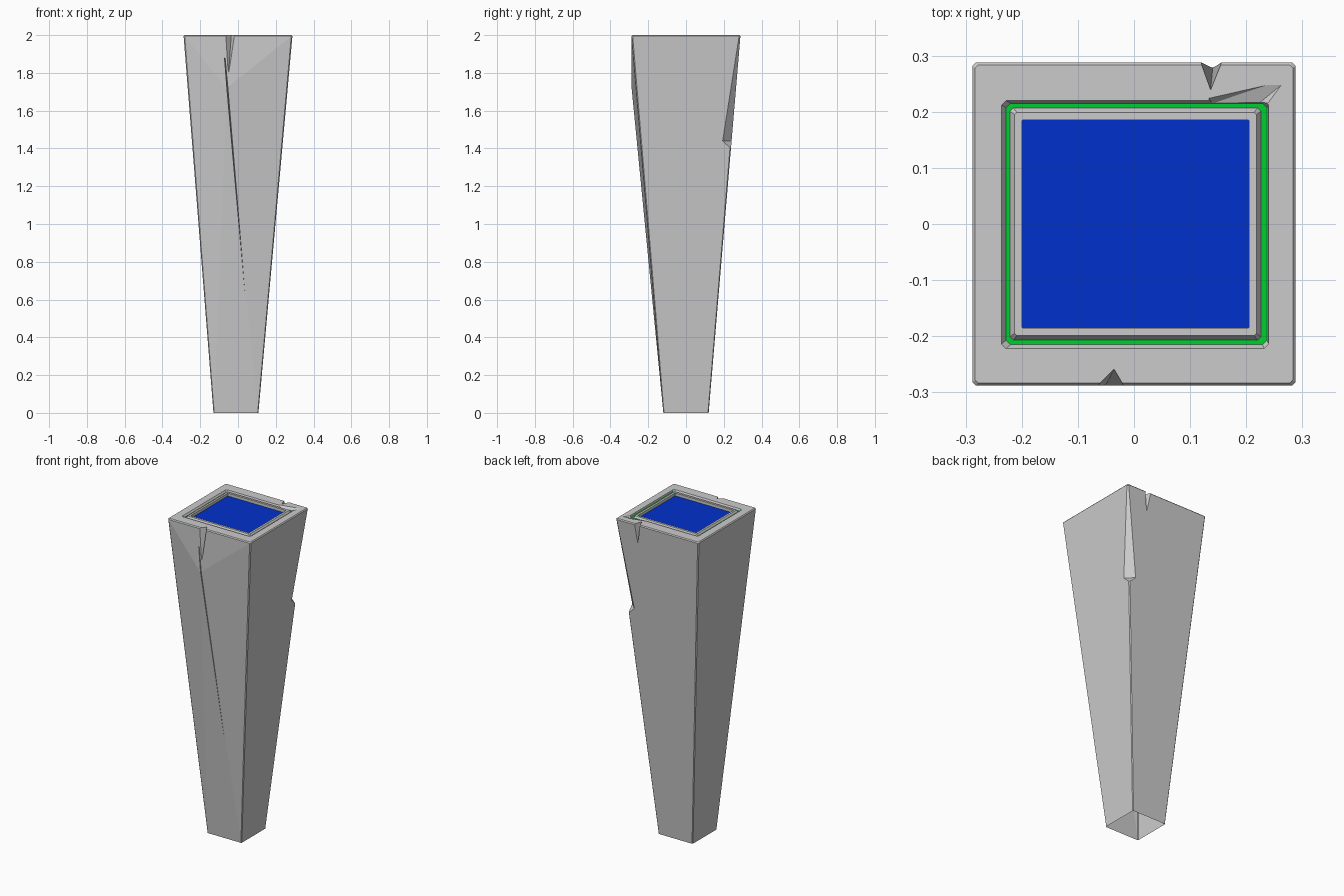
import bpy, bmesh

if "Cube" in bpy.data.objects:
    bpy.data.objects.remove(bpy.data.objects["Cube"])


def ring(bm, x0, x1, y0, y1, z, c):
    """Rectangle with cut corners, starting with the front edge."""
    pts = [(x0 + c, y0), (x1 - c, y0), (x1, y0 + c), (x1, y1 - c),
           (x1 - c, y1), (x0 + c, y1), (x0, y1 - c), (x0, y0 + c)]
    return [bm.verts.new((x, y, z)) for x, y in pts]


def bridge(bm, a, b):
    n = len(a)
    return [bm.faces.new((a[i], a[(i + 1) % n], b[(i + 1) % n], b[i])) for i in range(n)]


def make_object(name, bm, color=None):
    mesh = bpy.data.meshes.new(name)
    bm.to_mesh(mesh)
    bm.free()
    ob = bpy.data.objects.new(name, mesh)
    bpy.context.collection.objects.link(ob)
    if color:
        mat = bpy.data.materials.new(name + "_color")
        mat.diffuse_color = color
        mat.use_nodes = True
        mat.node_tree.nodes["Principled BSDF"].inputs["Base Color"].default_value = mat.diffuse_color
        mesh.materials.append(mat)
    return ob


def hull(name, points):
    """Convex cutter from a few corner points."""
    bm = bmesh.new()
    for p in points:
        bm.verts.new(p)
    bmesh.ops.convex_hull(bm, input=bm.verts[:])
    bmesh.ops.recalc_face_normals(bm, faces=bm.faces[:])
    ob = make_object(name, bm)
    ob.hide_render = True
    return ob


# Pillar: tapered shaft, rim, channel for the strip, recess for the panel
GROOVE_OUT = (-0.228, 0.237, -0.215, 0.215)
GROOVE_IN = (-0.221, 0.226, -0.207, 0.207)
RECESS = (-0.2, 0.205, -0.185, 0.185)
rings = [
    (-0.13, 0.108, -0.12, 0.12, 0.0, 0.004),
    (-0.288, 0.288, -0.288, 0.288, 1.994, 0.006),
    (-0.283, 0.283, -0.283, 0.283, 2.0, 0.005),
    (-0.236, 0.240, -0.222, 0.220, 2.0, 0.008),
    (*GROOVE_OUT, 1.988, 0.008),
    (*GROOVE_IN, 1.988, 0.006),
    (-0.213, 0.218, -0.199, 0.199, 2.0, 0.004),
    (*RECESS, 2.0, 0.001),
    (*RECESS, 1.98, 0.001),
]
bm = bmesh.new()
loops = [ring(bm, *r) for r in rings]
bands = [bridge(bm, a, b) for a, b in zip(loops, loops[1:])]
bm.faces.new(loops[0][::-1])
bm.faces.new(loops[-1])
# Front face swells out to a point below the notch
poked = bmesh.ops.poke(bm, faces=[bands[0][0]])
poked["verts"][0].co = (-0.06, -0.288, 1.72)
bmesh.ops.recalc_face_normals(bm, faces=bm.faces[:])
pillar = make_object("stone_pillar", bm)

# Damage: rim notches, front crack, chipped corner, chipped top
cutters = [
    hull("front_notch_cutter", [
        (-0.078, -0.30, 2.02), (-0.008, -0.30, 2.02), (-0.034, -0.256, 2.02),
        (-0.05, -0.286, 1.80), (-0.05, -0.30, 1.80)]),
    hull("front_crack_cutter", [
        (-0.074, -0.31, 1.88), (-0.066, -0.31, 1.88), (-0.070, -0.27, 1.88),
        (0.04, -0.20, 0.60), (0.04, -0.175, 0.60)]),
    hull("back_notch_cutter", [
        (0.112, 0.30, 2.02), (0.163, 0.30, 2.02), (0.136, 0.233, 2.02),
        (0.140, 0.275, 1.88), (0.140, 0.30, 1.88)]),
    hull("corner_chip_cutter", [
        (x + s * 0.06 + o, y - s * 0.06 + o, z)
        for x, y, z in ((0.284, 0.284, 1.99), (0.215, 0.217, 1.44), (0.233, 0.238, 1.40))
        for s in (-1, 1) for o in (0, 0.12)]),
    hull("top_chip_cutter", [
        (0.13, 0.228, 2.005), (0.28, 0.262, 2.005), (0.245, 0.215, 2.005),
        (0.135, 0.213, 2.005), (0.225, 0.217, 1.989), (0.14, 0.215, 1.989)]),
]
bpy.context.view_layer.objects.active = pillar
for cutter in cutters:
    mod = pillar.modifiers.new(cutter.name, 'BOOLEAN')
    mod.operation = 'DIFFERENCE'
    mod.solver = 'EXACT'
    mod.object = cutter
    bpy.ops.object.modifier_apply(modifier=mod.name)
for cutter in cutters:
    bpy.data.objects.remove(cutter)

# The underside is open
bm = bmesh.new()
bm.from_mesh(pillar.data)
floor = [f for f in bm.faces if all(v.co.z < 0.001 for v in f.verts)]
bmesh.ops.delete(bm, geom=floor, context='FACES_ONLY')
bm.to_mesh(pillar.data)
bm.free()

# Green strip lying in the channel
bm = bmesh.new()
bridge(bm, ring(bm, *GROOVE_OUT, 1.9895, 0.008), ring(bm, *GROOVE_IN, 1.9895, 0.006))
make_object("green_strip", bm, (0.0, 0.62, 0.03, 1))

# Blue panel in the recess
bm = bmesh.new()
bm.faces.new(ring(bm, *RECESS, 1.982, 0.001))
make_object("blue_panel", bm, (0.0, 0.03, 0.6, 1))
